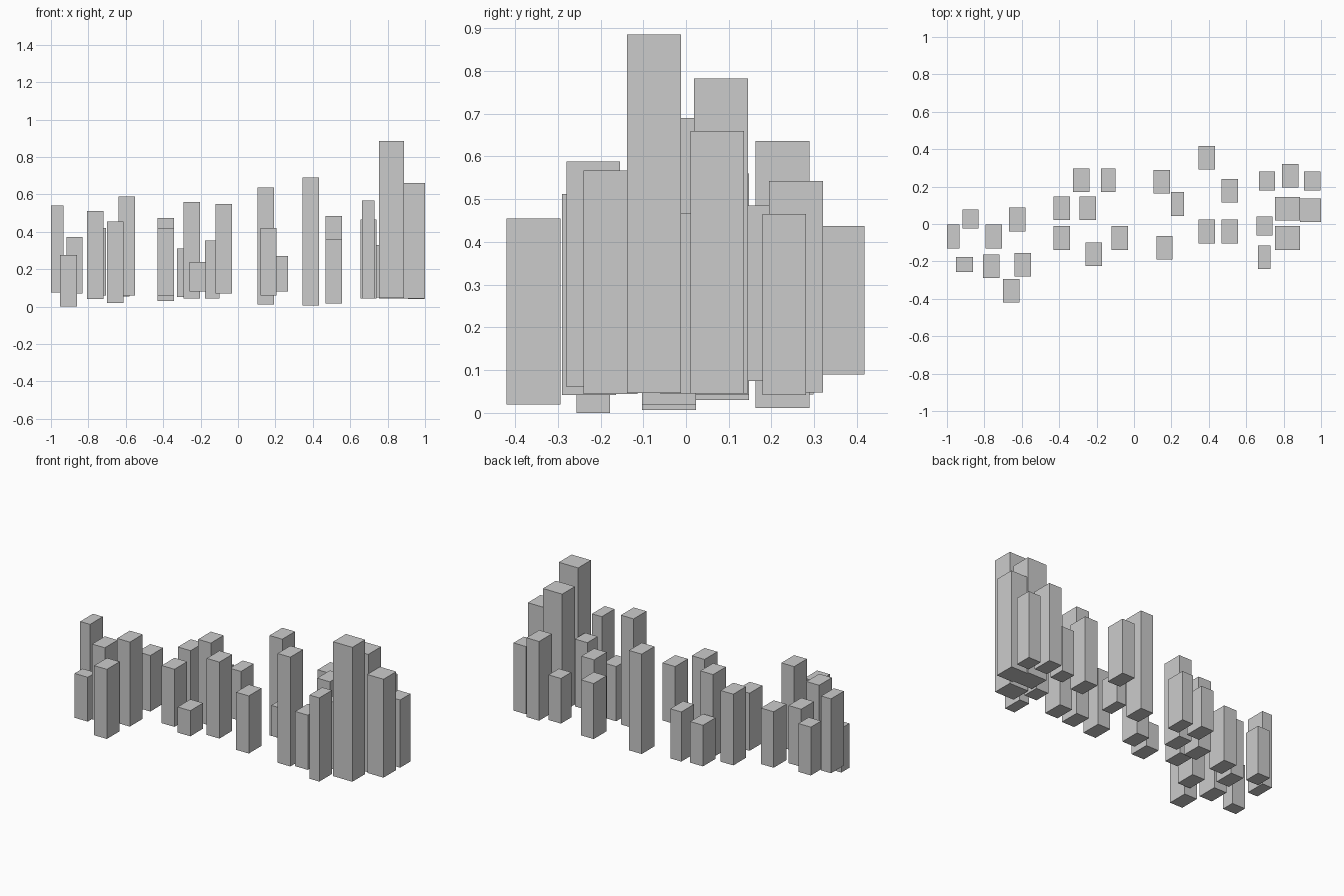
import bpy


def block(name, x, y, z0, z1, w, d):
    """Upright box from its plan centre, bottom, top and footprint."""
    bpy.ops.mesh.primitive_cube_add(size=1, location=(x, y, (z0 + z1) / 2))
    ob = bpy.context.object
    ob.name = name
    ob.scale = (w, d, z1 - z0)
    bpy.ops.object.transform_apply(location=False, rotation=False, scale=True)


def cluster(name, w, d, items):
    for i, item in enumerate(items, 1):
        block(f"{name}_{i}", *item, w, d)


# standard columns: x, y, bottom, top
cluster("standard_column", 0.088, 0.126, [
    (-0.75, -0.067, 0.06, 0.42),
    (-0.623, 0.024, 0.055, 0.405),
    (-0.762, -0.227, 0.042, 0.512),
    (-0.596, -0.217, 0.06, 0.588),
    (-0.657, -0.357, 0.02, 0.455),
    (-0.387, 0.085, 0.03, 0.475),
    (-0.387, -0.075, 0.06, 0.42),
    (-0.282, 0.235, 0.053, 0.31),
    (-0.247, 0.085, 0.043, 0.56),
    (-0.216, -0.162, 0.08, 0.24),
    (-0.076, -0.075, 0.07, 0.548),
    (0.148, 0.226, 0.012, 0.636),
    (0.163, -0.126, 0.06, 0.42),
    (0.39, 0.355, 0.09, 0.437),
    (0.39, -0.04, 0.007, 0.69),
    (0.511, 0.178, 0.075, 0.485),
    (0.511, -0.04, 0.018, 0.36),
    (0.836, 0.257, 0.048, 0.543),
])

# slim columns
cluster("slim_column", 0.068, 0.126, [
    (-0.966, -0.067, 0.075, 0.54),
    (0.233, 0.107, 0.08, 0.27),
    (0.696, -0.177, 0.044, 0.567),
])
block("slim_back_column", -0.138, 0.235, 0.043, 0.353, 0.076, 0.126)

# shallow columns
cluster("shallow_column", 0.086, 0.102, [
    (-0.874, 0.026, 0.07, 0.372),
    (0.697, -0.01, 0.045, 0.466),
    (0.711, 0.23, 0.048, 0.33),
    (0.953, 0.23, 0.042, 0.465),
])
block("lowest_column", -0.905, -0.217, 0.0, 0.277, 0.091, 0.079)

# wide tall columns at the right end
cluster("wide_column", 0.133, 0.126, [
    (0.821, 0.082, 0.045, 0.782),
    (0.821, -0.075, 0.046, 0.886),
])
block("wide_end_column", 0.943, 0.073, 0.045, 0.66, 0.112, 0.126)
